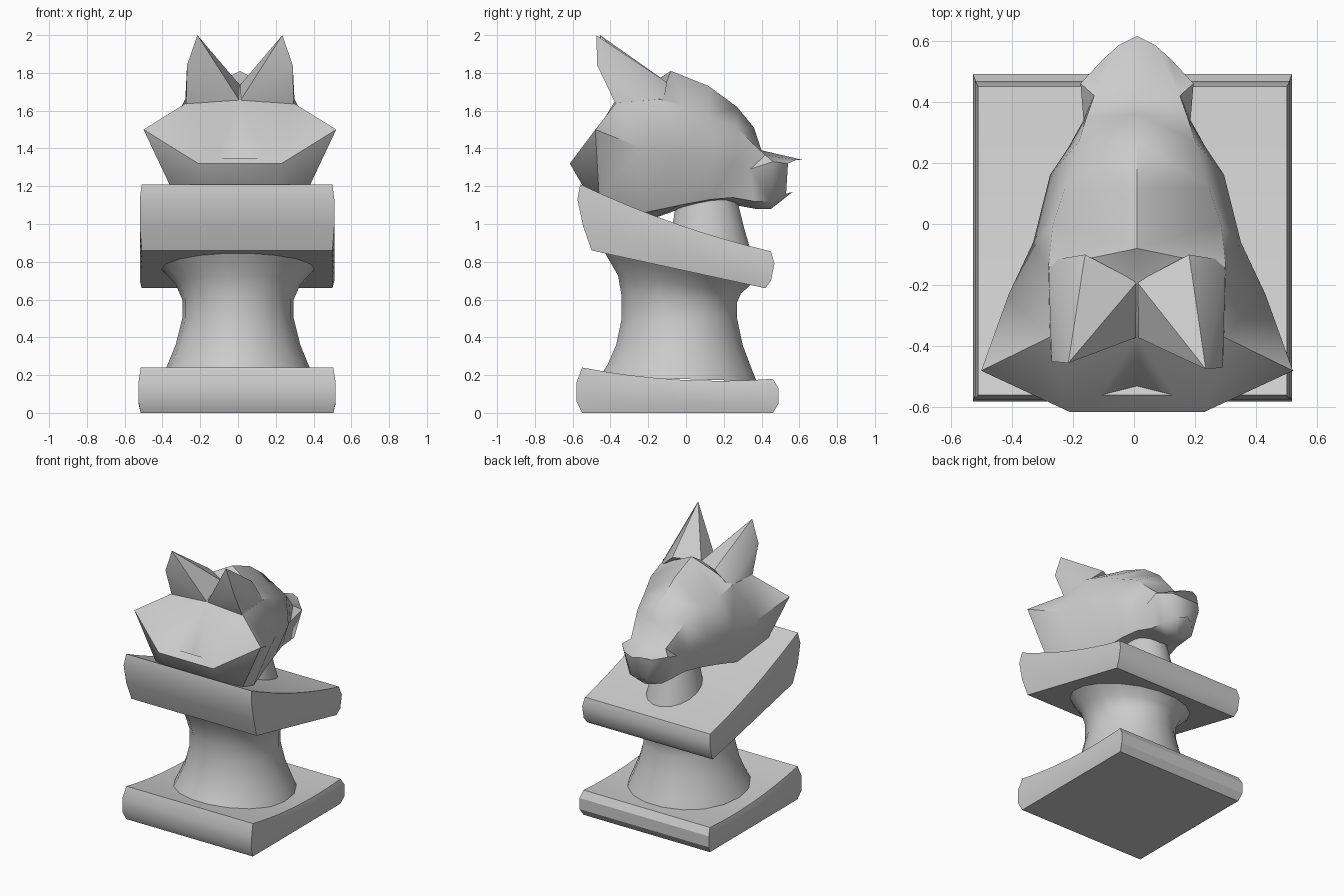
import bpy, bmesh, math

if "Cube" in bpy.data.objects:
    bpy.data.objects.remove(bpy.data.objects["Cube"])

def finish(name, bm, angle):
    bmesh.ops.recalc_face_normals(bm, faces=bm.faces)
    me = bpy.data.meshes.new(name)
    bm.to_mesh(me)
    bm.free()
    ob = bpy.data.objects.new(name, me)
    bpy.context.collection.objects.link(ob)
    bpy.ops.object.select_all(action='DESELECT')
    ob.select_set(True)
    bpy.context.view_layer.objects.active = ob
    bpy.ops.object.shade_smooth_by_angle(angle=math.radians(angle))
    return ob

def skin(bm, rings):
    """Join closed rings of points with quads; returns vertex rings."""
    vr = [[bm.verts.new(p) for p in r] for r in rings]
    n = len(rings[0])
    for a, b in zip(vr, vr[1:]):
        for i in range(n):
            j = (i + 1) % n
            bm.faces.new((a[i], a[j], b[j], b[i]))
    return vr

def mirror_cap(bm, ring):
    """Close a symmetric ring with strips across the middle."""
    n = len(ring)
    for i in range(n // 2 - 1):
        bm.faces.new((ring[i], ring[i + 1], ring[n - 2 - i], ring[n - 1 - i]))

def slab(name, levels, steps=8):
    """Square slab: levels of (half width, back y, back z, front y, front z, sag)."""
    bm = bmesh.new()
    rings = []
    for hx, y0, z0, y1, z1, sag in levels:
        side = []
        for i in range(steps + 1):
            t = i / steps
            side.append((y0 + (y1 - y0) * t, z0 + (z1 - z0) * t - sag * 4 * t * (1 - t)))
        rings.append([(-hx - .005, y, z) for y, z in side] + [(hx - .005, y, z) for y, z in reversed(side)])
    vr = skin(bm, rings)
    mirror_cap(bm, vr[0])
    mirror_cap(bm, vr[-1])
    finish(name, bm, 30)

def column(name, rings, n=18):
    """Round loft: rings of (centre y, x radius, y radius, z, slope)."""
    bm = bmesh.new()
    pts = []
    for cy, rx, ry, z, slope in rings:
        ring = []
        for i in range(n):
            a = 2 * math.pi * i / n
            ring.append((rx * math.cos(a), cy + ry * math.sin(a), z + slope * ry * math.sin(a)))
        pts.append(ring)
    vr = skin(bm, pts)
    bm.faces.new(vr[0])
    bm.faces.new(vr[-1])
    finish(name, bm, 40)

# Foot plinth and tilted collar plinth
slab("base_plinth", [(.51, -.55, 0, .46, 0, 0), (.522, -.58, .06, .49, .05, 0),
                     (.522, -.58, .16, .49, .13, .01), (.51, -.55, .24, .46, .18, .034)])
slab("collar_plinth", [(.505, -.50, .86, .42, .66, 0), (.515, -.545, .99, .45, .70, .005),
                       (.515, -.575, 1.13, .468, .79, .015), (.505, -.56, 1.21, .45, .855, .03)])

# Waisted column and the throat above the collar
column("column", [(-.04, .405, .42, .18, -.03), (-.035, .375, .385, .25, -.02), (-.035, .33, .34, .36, 0),
                  (-.035, .295, .31, .5, 0), (-.035, .295, .31, .6, -.05), (-.035, .33, .33, .68, -.15),
                  (-.04, .39, .38, .745, -.2), (-.04, .43, .405, .785, -.215)])
column("throat", [(.13, .2, .235, .84, -.2), (.12, .165, .19, 1.0, -.1), (.11, .14, .16, 1.14, 0)])

# Head: sections back to front; top, crown edge, cheek, jaw edge, bottom
OFF = .01
sections = [
    ((-.53, 1.33), (.12, -.56, 1.35), (.22, -.615, 1.32), (.20, -.54, 1.19), (-.51, 1.16)),
    ((-.37, 1.66), (.285, -.37, 1.64), (.51, -.48, 1.50), (.34, -.46, 1.14), (-.48, 1.10)),
    ((-.19, 1.74), (.29, -.14, 1.66), (.42, -.23, 1.40), (.27, -.22, 1.06), (-.2, 1.02)),
    ((-.08, 1.81), (.275, .0, 1.62), (.34, -.06, 1.38), (.23, -.03, 1.10), (-.03, 1.08)),
    ((.12, 1.73), (.235, .12, 1.57), (.285, .16, 1.36), (.20, .13, 1.13), (.13, 1.11)),
    ((.27, 1.62), (.19, .27, 1.51), (.225, .25, 1.32), (.17, .25, 1.14), (.26, 1.10)),
    ((.36, 1.51), (.165, .35, 1.43), (.175, .34, 1.29), (.14, .36, 1.12), (.37, 1.08)),
    ((.40, 1.39), (.14, .42, 1.365), (.185, .46, 1.33), (.13, .45, 1.12), (.45, 1.08)),
    ((.615, 1.34), (.06, .585, 1.34), (.11, .54, 1.32), (.06, .53, 1.16), (.565, 1.17)),
]
bm = bmesh.new()
rings = []
for top, *side, low in sections:
    right = [(OFF + x, y, z) for x, y, z in side]
    left = [(OFF - x, y, z) for x, y, z in reversed(side)]
    rings.append([(OFF, *top)] + right + [(OFF, *low)] + left)
vr = skin(bm, rings)
for r in (vr[0], vr[-1]):
    for i in range(1, 4):
        j = 8 - i
        if i == 1:
            bm.faces.new((r[0], r[1], r[7]))
        else:
            bm.faces.new((r[i - 1], r[i], r[j], r[j + 1]))
    bm.faces.new((r[3], r[4], r[5]))
bmesh.ops.triangulate(bm, faces=bm.faces)
finish("wolf_head", bm, 45)

# Pointed ears, mirrored
ear = [(0, -.19, 1.735), (.17, -.10, 1.75), (.29, -.12, 1.64), (.285, -.37, 1.63),
       (0, -.37, 1.65), (.28, -.47, 1.84), (.225, -.475, 2.0)]
for side, name in ((1, "ear_right"), (-1, "ear_left")):
    bm = bmesh.new()
    for x, y, z in ear:
        bm.verts.new((OFF + side * x, y + (.02 if side < 0 and z > 1.8 else 0), z))
    bmesh.ops.convex_hull(bm, input=bm.verts)
    finish(name, bm, 35)
